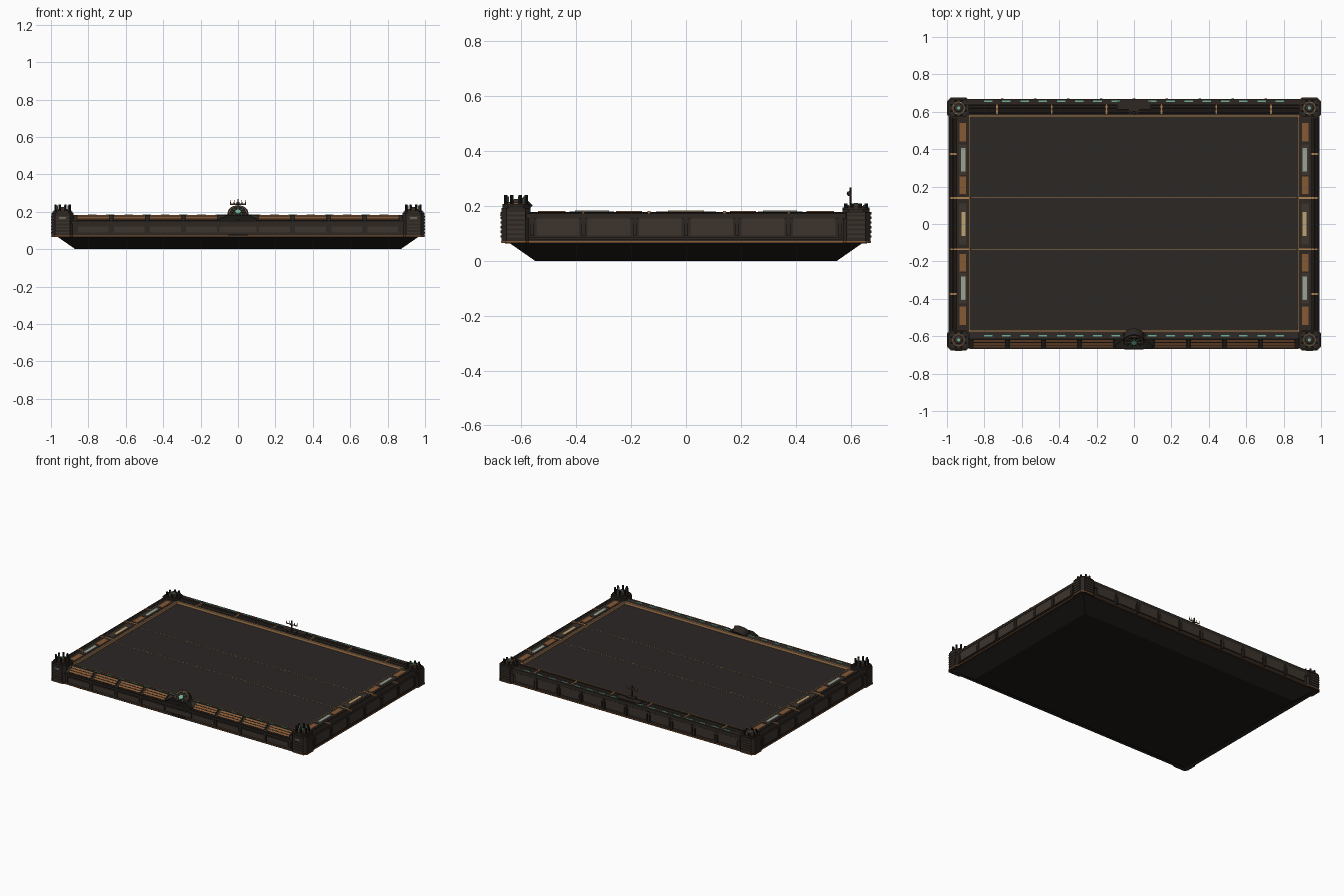
import bpy, bmesh, math
from mathutils import Matrix, Vector

if "Cube" in bpy.data.objects:
    bpy.data.objects.remove(bpy.data.objects["Cube"])

def mat(name, r, g, b):
    m = bpy.data.materials.new(name)
    m.diffuse_color = (r, g, b, 1)
    m.use_nodes = True
    m.node_tree.nodes["Principled BSDF"].inputs["Base Color"].default_value = m.diffuse_color
    return m

BLACK = mat("under_black", .012, .010, .008)
DARK = mat("dark_metal", .026, .020, .016)
DECK = mat("deck_grey", .024, .020, .018)
PANEL = mat("panel_brown", .046, .034, .026)
COPPER = mat("copper", .24, .10, .035)
BRASS = mat("brass", .42, .22, .09)
MINT = mat("mint_glow", .17, .45, .32)
PALE = mat("pale_glass", .32, .36, .30)
TAN = mat("tan_glass", .50, .36, .17)
DZ = .162  # deck height

class Part:
    """Collects primitives into one mesh object."""
    def __init__(self, name, material):
        self.name, self.m, self.bm = name, material, bmesh.new()

    def box(self, x0, x1, y0, y1, z0, z1, tilt=0):
        c = Vector(((x0 + x1) / 2, (y0 + y1) / 2, (z0 + z1) / 2))
        s = Matrix.Diagonal((abs(x1 - x0), abs(y1 - y0), abs(z1 - z0), 1))
        bmesh.ops.create_cube(self.bm, size=1, matrix=Matrix.Translation(c) @ Matrix.Rotation(tilt, 4, 'X') @ s)

    def rod(self, a, b, r, n=10, r2=None):
        a, b = Vector(a), Vector(b)
        rot = (b - a).to_track_quat('Z', 'Y').to_matrix().to_4x4()
        bmesh.ops.create_cone(self.bm, cap_ends=True, segments=n, radius1=r, radius2=r if r2 is None else r2,
                              depth=(b - a).length, matrix=Matrix.Translation((a + b) / 2) @ rot)

    def ball(self, c, r, squash=1):
        bmesh.ops.create_uvsphere(self.bm, u_segments=16, v_segments=10, radius=r,
                                  matrix=Matrix.Translation(c) @ Matrix.Diagonal((1, 1, squash, 1)))

    def loft(self, rings):
        """Closed solid through stacked rings of points."""
        vs = [[self.bm.verts.new(p) for p in ring] for ring in rings]
        n = len(vs[0])
        for lo, hi in zip(vs, vs[1:]):
            for i in range(n):
                self.bm.faces.new((lo[i], lo[(i + 1) % n], hi[(i + 1) % n], hi[i]))
        self.bm.faces.new(vs[0][::-1])
        self.bm.faces.new(vs[-1])

    def done(self, smooth=False):
        bmesh.ops.recalc_face_normals(self.bm, faces=self.bm.faces[:])
        me = bpy.data.meshes.new(self.name)
        self.bm.to_mesh(me)
        self.bm.free()
        me.materials.append(self.m)
        ob = bpy.data.objects.new(self.name, me)
        bpy.context.collection.objects.link(ob)
        if smooth:
            bpy.ops.object.select_all(action='DESELECT')
            ob.select_set(True)
            bpy.context.view_layer.objects.active = ob
            bpy.ops.object.shade_smooth_by_angle(angle=math.radians(35))

def rect(x, y, z, c=0, cx=0, cy=0):
    """Rectangle ring with half sizes x, y and corner chamfer c."""
    if not c:
        return [(cx + a * x, cy + b * y, z) for a, b in ((-1, -1), (1, -1), (1, 1), (-1, 1))]
    pts = [(-x + c, -y), (x - c, -y), (x, -y + c), (x, y - c), (x - c, y), (-x + c, y), (-x, y - c), (-x, -y + c)]
    return [(cx + a, cy + b, z) for a, b in pts]

# Tapered underside, main slab and deck
p = Part("tapered_hull", BLACK)
p.loft([rect(.87, .55, 0), rect(.965, .645, .066)]); p.done()
p = Part("main_slab", DARK)
p.box(-.985, .985, -.66, .66, .064, .138); p.done()
p = Part("deck", DECK)
p.box(-.885, .885, -.575, .58, .13, DZ); p.done()

# Copper lower trim band, inner deck frame and zone lines
p = Part("lower_trim", COPPER)
p.box(-.99, .99, -.665, .667, .067, .073); p.done()
p = Part("deck_frame", BRASS)
for s in (-1, 1):
    p.box(s * .876, s * .882, -.575, .58, DZ - .004, .179)
for y in (-.571, .577):
    p.box(-.88, .88, y - .004, y + .004, DZ - .004, .179)
for y in (.14, -.135):
    p.box(-.87, .87, y - .0013, y + .0013, DZ - .002, DZ + .001)
p.done()

# Rails round the deck: sloped console front, stepped sides, channelled back
p = Part("rails", DARK)
front = [(-.572, .136), (-.572, .177), (-.615, .183), (-.664, .151), (-.664, .136)]
p.loft([[(x, y, z) for y, z in front] for x in (-.89, .89)])
for s in (-1, 1):
    p.box(s * .88, s * .948, -.6, .6, .136, .178)
    p.box(s * .948, s * .986, -.6, .6, .136, .158)
    p.box(s * .984, s * .992, -.6, .6, .154, .172)
p.box(-.89, .89, .578, .59, .136, .178)
p.box(-.89, .89, .59, .64, .136, .156)
p.box(-.89, .89, .638, .668, .136, .18)
p.done()

# Pipes in the side and back channels, with clamps
p = Part("pipes", PANEL)
for s in (-1, 1):
    for x in (.957, .974):
        p.rod((s * x, -.6, .168), (s * x, .6, .168), .008)
for y in (.602, .625):
    p.rod((-.89, y, .168), (.89, y, .168), .009)
p.done(True)
p = Part("pipe_clamps", BRASS)
for s in (-1, 1):
    for y in (-.375, .375):
        p.box(s * .946, s * .985, y - .005, y + .005, .155, .178)
    for y in (-.135, .14):
        p.box(s * .876, s * .985, y - .005, y + .005, .155, .181)
    for x in (.147, .44, .733):
        p.box(s * x - .005, s * x + .005, .588, .64, .15, .18)
p.done()

# Inlays on top of the side rails
cop, pale, tan = Part("side_copper_inlays", COPPER), Part("side_pale_windows", PALE), Part("side_tan_windows", TAN)
bezel = Part("side_bezels", PANEL)
for s in (-1, 1):
    for f in (-1, 1):
        for a, b in ((.44, .54), (.16, .255)):
            cop.box(s * .898, s * .934, f * a, f * b, .176, .181)
        bezel.box(s * .896, s * .936, f * .262, f * .425, .176, .180)
        pale.box(s * .902, s * .924, f * .28, f * .405, .176, .183)
    bezel.box(s * .896, s * .936, -.11, .11, .176, .180)
    tan.box(s * .902, s * .922, -.065, .065, .176, .183)
for q in (cop, pale, tan, bezel):
    q.done()

# Copper louvres on the sloped console
tilt = math.atan2(.032, .049)
lou, backing = Part("console_louvres", COPPER), Part("console_backing", BLACK)
for s in (-1, 1):
    for i in range(4):
        x = s * (.195 + i * .193)
        backing.box(x - .09, x + .09, -.663, -.617, .166, .17, tilt)
        for t in (.2, .5, .8):
            y, z = -.664 + .049 * t, .1525 + .032 * t
            lou.box(x - .083, x + .083, y - .006, y + .006, z - .003, z + .003, tilt)
lou.done(); backing.done()

# Mint marker lights along front and back rails
p = Part("marker_lights", MINT)
for i in range(17):
    x = (i - 8) * .0975
    if abs(x) > .07:
        p.box(x - .023, x + .023, -.602, -.594, .176, .185)
        p.box(x - .023, x + .023, .651, .659, .178, .183)
p.done()

# Wall panels and small ribs on all four sides
pan, rib = Part("wall_panels", PANEL), Part("wall_ribs", DARK)
for s in (-1, 1):
    for i in range(6):
        y = (i - 2.5) * .187
        pan.box(s * .98, s * .989, y - .078, y + .078, .092, .154)
    for i in range(7):
        y = (i - 3) * .187
        rib.box(s * .98, s * .991, y - .007, y + .007, .09, .156)
    rib.box(s * .98, s * .991, -.57, .57, .156, .162)
    rib.box(s * .98, s * .991, -.57, .57, .078, .086)
    for i in range(4):
        x = s * (.195 + i * .193)
        pan.box(x - .082, x + .082, -.665, -.655, .09, .121)
        rib.box(x + s * .091, x + s * .102, -.667, -.655, .076, .138)
for i in range(10):
    x = (i - 4.5) * .176
    pan.box(x - .073, x + .073, .655, .669, .092, .154)
for i in range(9):
    x = (i - 4) * .176
    rib.box(x - .007, x + .007, .655, .671, .08, .158)
pan.box(-.1, .1, -.668, -.655, .088, .122)
rib.box(-.88, .88, -.668, -.655, .13, .144)
rib.box(-.05, .05, -.671, -.655, .07, .08)
pan.done(); rib.done()

# Corner posts with ribbed flanks, round caps and crowns of prongs
post, ribs, ring = Part("corner_posts", DARK), Part("corner_ribs", PANEL), Part("corner_rings", COPPER)
cap, prong, glow = Part("corner_caps", DARK), Part("corner_prongs", BLACK), Part("corner_glows", MINT)
lamp, dome = Part("post_lamps", PALE), Part("corner_domes", PANEL)
for s in (-1, 1):
    for f in (-1, 1):
        cx, cy = s * .938, f * .62
        top, tip = (.204, .24) if f < 0 else (.19, .209)
        post.loft([rect(.058, .053, z, .018, cx, cy) for z in (.066, top - .012)])
        post.loft([rect(.054, .049, z, .022, cx, cy) for z in (top - .014, top - .003)])
        for i in range(6):
            z = .085 + i * .017
            ribs.box(cx + s * .05, s * 1, cy - .032, cy + .032, z, z + .008)
            ribs.box(cx - .034, cx + .034, cy + f * .045, f * .677, z, z + .008)
        ring.loft([rect(.061, .055, z, .018, cx, cy) for z in (.067, .073)])
        cap.rod((cx, cy, top - .006), (cx, cy, top + .004), .049, 24)
        ring.rod((cx, cy, top), (cx, cy, top + .007), .034, 24)
        dome.rod((cx, cy, top), (cx, cy, top + .010), .031, 24)
        dome.ball((cx, cy, top + .009), .022, .5)
        glow.rod((cx, cy, top + .015), (cx, cy, top + .021), .008, 12)
        for k in range(8):
            a = math.pi / 8 + k * math.pi / 4
            x, y = cx + .041 * math.cos(a), cy + .041 * math.sin(a)
            prong.rod((x, y, top), (x, y, tip), .0065, 8)
            if k % 2:
                x, y = cx + .032 * math.cos(a), cy + .032 * math.sin(a)
                glow.rod((x, y, top), (x, y, tip - .006), .004, 8)
        if f < 0:
            lamp.box(cx - .018, cx + .018, -.679, -.67, .163, .169)
for q in (post, ribs, lamp):
    q.done()
for q in (cap, ring, dome, prong, glow):
    q.done(True)

# Tilted round dial at the middle of the console
base, rim, face = Part("dial_base", BLACK), Part("dial_rim", DARK), Part("dial_glow", MINT)
hub, well = Part("dial_spokes", BRASS), Part("dial_well", BLACK)
base.loft([[(x, y, z) for x, z in ((-.1, .135), (.1, .135), (.1, .16), (.06, .182), (-.06, .182), (-.1, .16))]
           for y in (-.668, -.582)])
c, d = Vector((0, -.619, .184)), Vector((0, -.7071, .7071))
u = Vector((0, .7071, .7071))
rim.rod(c - d * .03, c + d * .016, .055, 32)
hub.rod(c + d * .01, c + d * .019, .045, 32)
well.rod(c + d * .012, c + d * .021, .042, 32)
face.rod(c + d * .018, c + d * .024, .015, 20)
for k in range(8):
    a = k * math.pi / 4
    e = Vector((math.cos(a), 0, 0)) + u * math.sin(a)
    q = face if k % 2 else hub
    q.rod(c + d * .021 + e * .018, c + d * .021 + e * .038, .0025, 6)
base.done()
for q in (rim, well, face, hub):
    q.done(True)

# Back mast with a pronged crossbar on its plinth
p = Part("mast_plinth", DARK)
p.box(-.09, .09, .612, .656, .15, .186)
p.box(-.03, .03, .59, .625, .15, .192); p.done()
p = Part("mast", DARK)
p.rod((0, .6, .19), (0, .6, .268), .004, 8)
p.ball((0, .595, .245), .009); p.done(True)
p = Part("mast_crossbar", COPPER)
p.rod((-.042, .6, .24), (.042, .6, .24), .0035, 8)
for k in range(-2, 3):
    p.rod((k * .02, .6, .24), (k * .021, .6, .262), .0035, 6, .001)
p.done(True)
